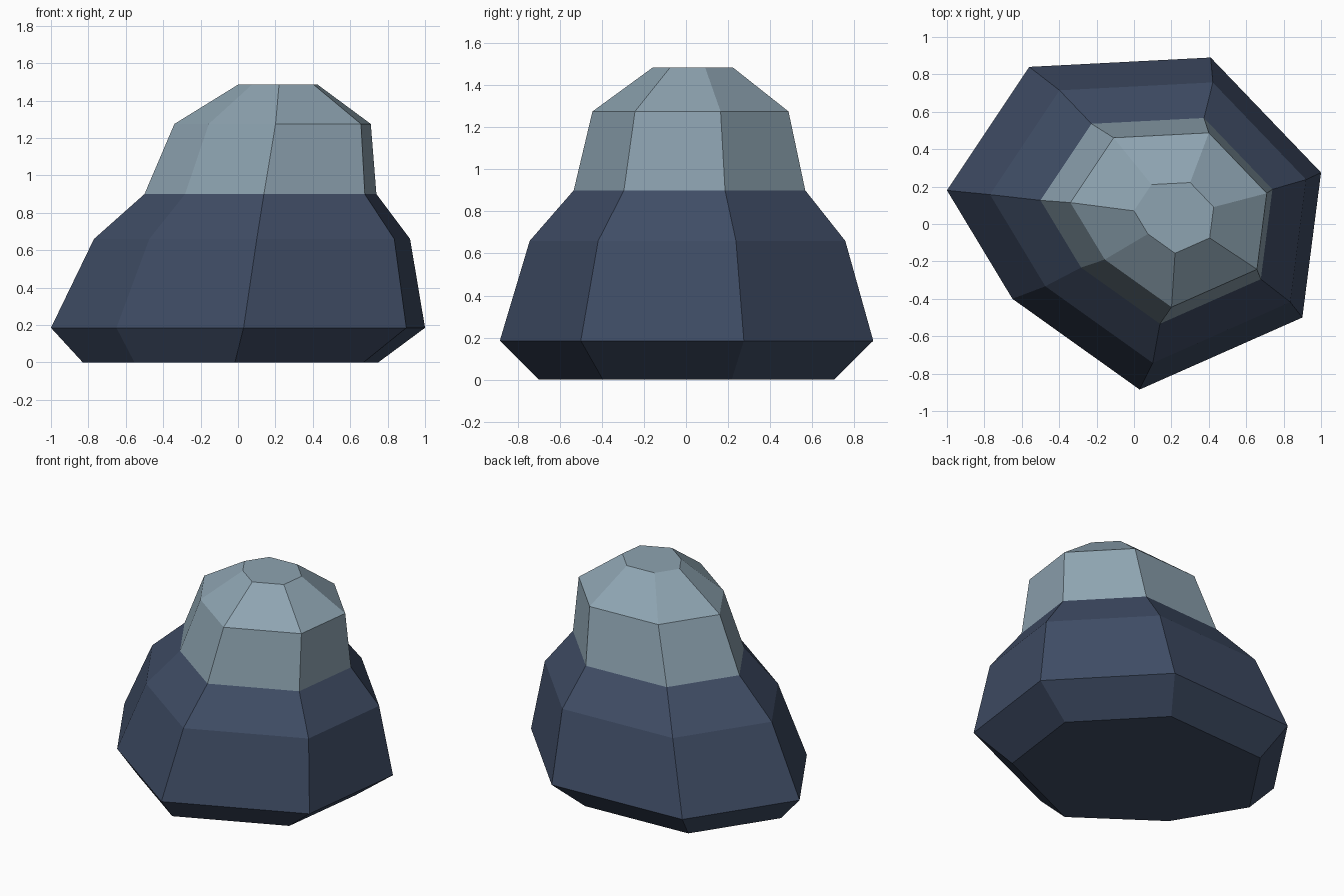
import bpy

cube = bpy.data.objects.get("Cube")
if cube:
    bpy.data.objects.remove(cube, do_unlink=True)


def make_material(name, colour):
    mat = bpy.data.materials.new(name)
    mat.use_nodes = True
    mat.diffuse_color = (*colour, 1)
    mat.node_tree.nodes["Principled BSDF"].inputs["Base Color"].default_value = (*colour, 1)
    return mat


# Irregular seven-sided outline shared by every level of the rock
OUTLINE = [(-1, 0.18), (-0.65, -0.4), (0.03, -0.885), (0.9, -0.5),
           (1, 0.275), (0.41, 0.89), (-0.56, 0.84)]


def loft(name, levels, mat):
    """Stack scaled copies of the outline; each level is (z, scale, shift x, shift y)."""
    n = len(OUTLINE)
    verts = [(x * s + dx, y * s + dy, z) for z, s, dx, dy in levels for x, y in OUTLINE]
    faces = [list(range(n))[::-1], list(range(len(verts) - n, len(verts)))]
    for ring in range(len(levels) - 1):
        for i in range(n):
            a, b = ring * n + i, ring * n + (i + 1) % n
            faces.append((a, b, b + n, a + n))
    mesh = bpy.data.meshes.new(name)
    mesh.from_pydata(verts, [], faces)
    mesh.materials.append(mat)
    obj = bpy.data.objects.new(name, mesh)
    bpy.context.collection.objects.link(obj)
    return obj


slate = make_material("dark slate blue", (0.05, 0.073, 0.13))
pale = make_material("pale blue grey", (0.27, 0.37, 0.44))

# Dark rock: undercut foot, sloping flank, shoulder
loft("rock_body", [(0, 0.79, -0.04, 0), (0.185, 1, 0, 0),
                   (0.66, 0.845, 0.075, 0.005), (0.9, 0.62, 0.12, 0.015)], slate)

# Pale cap: steep wall, bevelled crown
loft("rock_cap", [(0.9, 0.62, 0.12, 0.015), (1.275, 0.525, 0.185, 0.02),
                  (1.485, 0.213, 0.213, 0.032)], pale)
